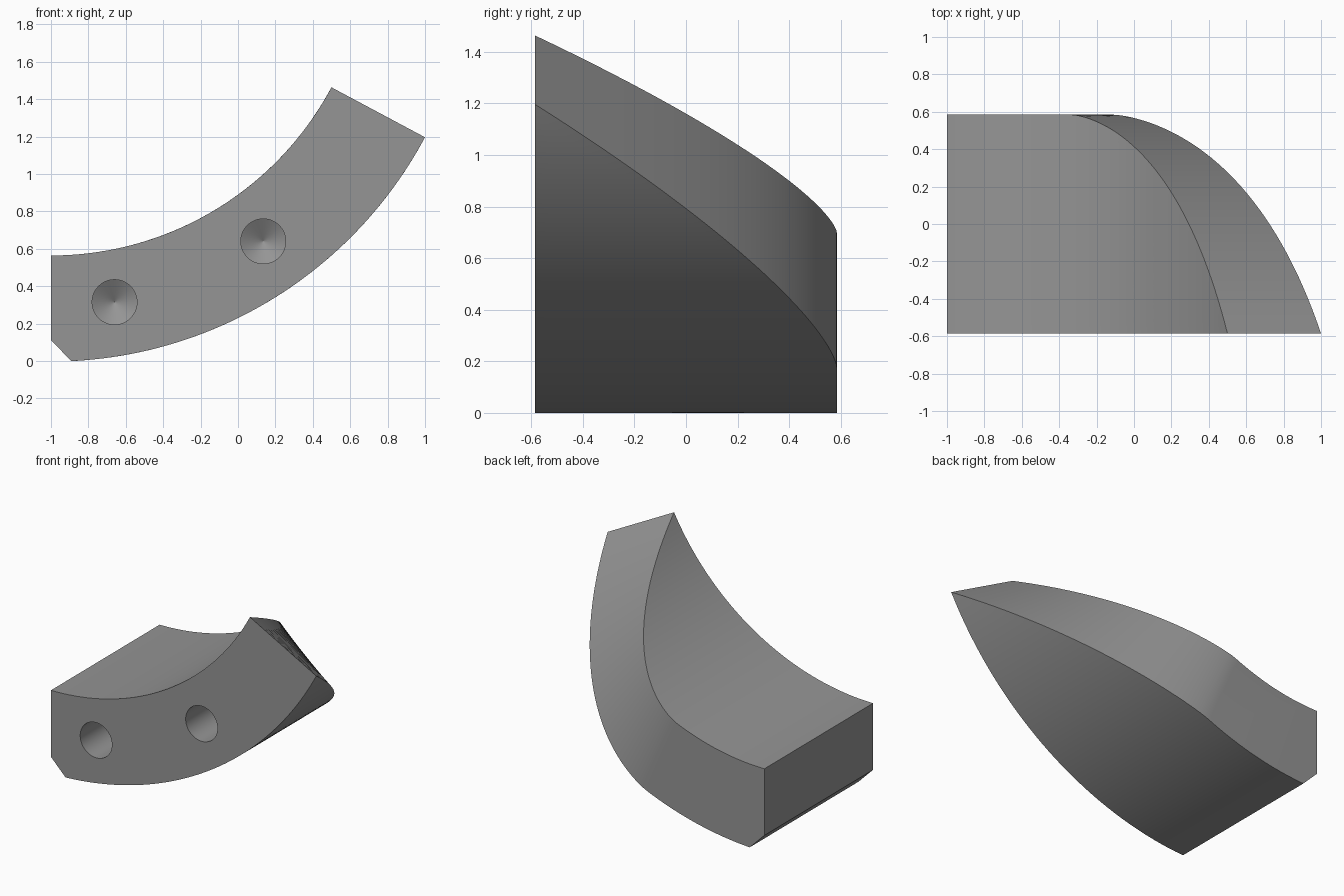
import bpy
import bmesh
import math
from mathutils import Matrix

if "Cube" in bpy.data.objects:
    bpy.data.objects.remove(bpy.data.objects["Cube"])

CX, CZ = -1.0, 2.264           # centre of the two arcs
R_IN, R_OUT = 1.70, 2.267      # inner and outer radius
HALF = 0.585                   # half of the depth
A_BACK, A_FRONT = math.radians(22.8), math.radians(61.9)
CHAMFER = 0.11
ROWS, COLS = 40, 40

grey = bpy.data.materials.new("grey")
grey.diffuse_color = (0.30, 0.30, 0.30, 1)
grey.use_nodes = True
grey.node_tree.nodes["Principled BSDF"].inputs["Base Color"].default_value = grey.diffuse_color


def make_object(name, bm):
    bmesh.ops.recalc_face_normals(bm, faces=bm.faces)
    mesh = bpy.data.meshes.new(name)
    bm.to_mesh(mesh)
    bm.free()
    mesh.materials.append(grey)
    obj = bpy.data.objects.new(name, mesh)
    bpy.context.collection.objects.link(obj)
    return obj


def arc(radius, start, end):
    for i in range(COLS + 1):
        a = start + (end - start) * i / COLS
        yield CX + radius * math.sin(a), CZ - radius * math.cos(a)


def skin(bm, loops):
    """Join closed loops of points and cap both ends."""
    rings = [[bm.verts.new(p) for p in loop] for loop in loops]
    n = len(rings[0])
    for r, q in zip(rings, rings[1:]):
        for i in range(n):
            k = (i + 1) % n
            bm.faces.new((r[i], r[k], q[k], q[i]))
    bm.faces.new(rings[0])
    bm.faces.new(rings[-1])


# Curved band whose end sweeps back in a rounded cut
loops = []
for j in range(ROWS + 1):
    s = j / ROWS
    y = HALF - (0.98 * s * s + 0.19 * s * 1.05 * s / (s + 0.05))
    end = A_BACK + (A_FRONT - A_BACK) * s
    outer = list(arc(R_OUT, math.asin(CHAMFER / R_OUT), end))
    profile = list(arc(R_IN, 0, end)) + outer[::-1] + [(CX, CHAMFER)]
    loops.append([(x, y, z) for x, z in profile])
bm = bmesh.new()
skin(bm, loops)
band = make_object("curved_band", bm)

# Two drilled blind holes with conical bottoms
for x, z in ((-0.66, 0.315), (0.135, 0.64)):
    bm = bmesh.new()
    rings = []
    for y, r in ((-HALF - 0.1, 0.12), (-HALF + 0.45, 0.12), (-HALF + 0.521, 0.001)):
        rings.append([(x + r * math.cos(math.tau * i / 48), y,
                       z + r * math.sin(math.tau * i / 48)) for i in range(48)])
    skin(bm, rings)
    drill = make_object("drill_cutter", bm)
    drill.hide_render = True
    cut = band.modifiers.new("hole", 'BOOLEAN')
    cut.operation = 'DIFFERENCE'
    cut.solver = 'EXACT'
    cut.object = drill
    bpy.context.view_layer.objects.active = band
    bpy.ops.object.modifier_apply(modifier=cut.name)
    bpy.data.objects.remove(drill)

bpy.ops.object.select_all(action='DESELECT')
band.select_set(True)
bpy.context.view_layer.objects.active = band
bpy.ops.object.shade_smooth_by_angle(angle=math.radians(30))
